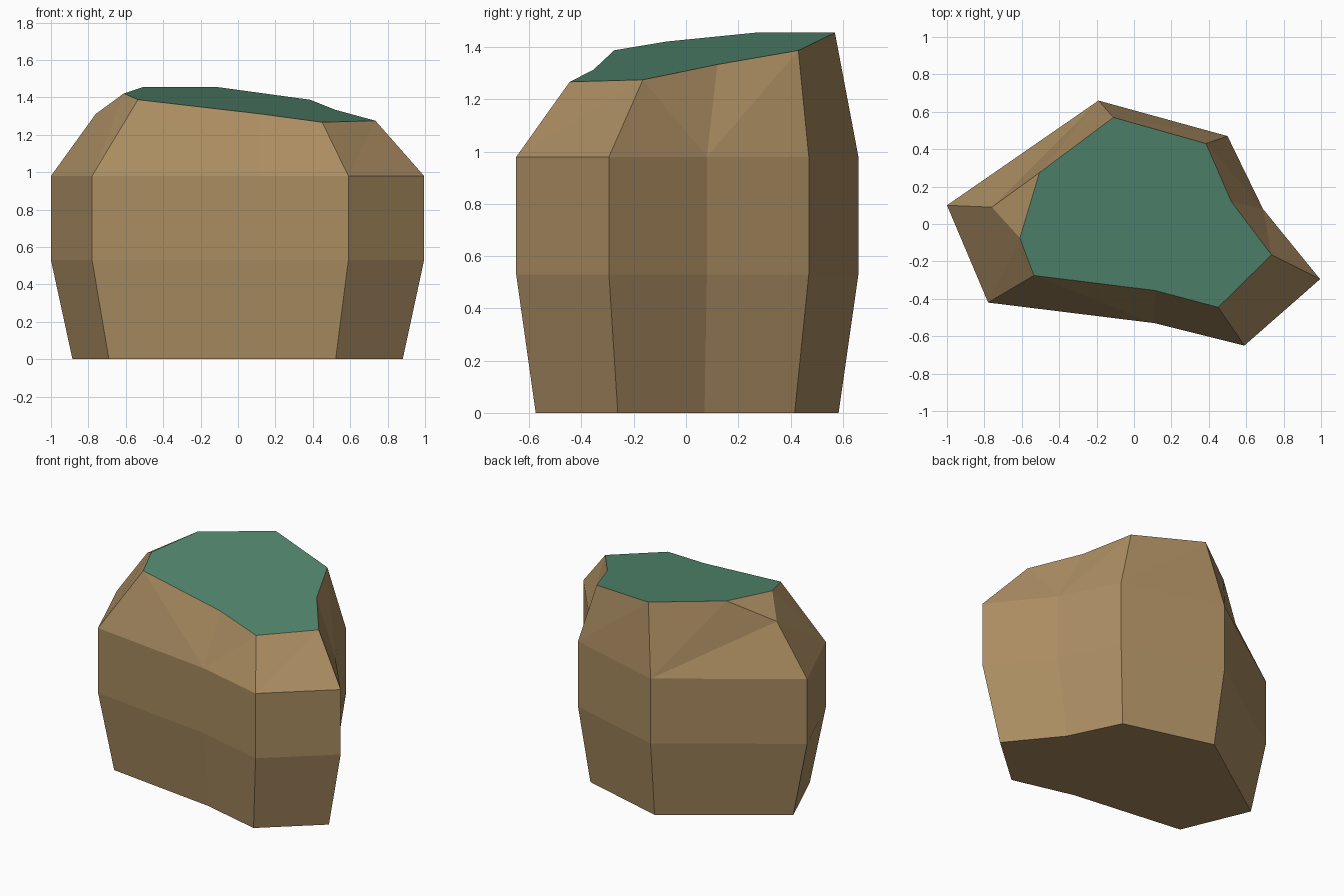
import bpy
import bmesh
from mathutils import Vector

default_cube = bpy.data.objects.get("Cube")
if default_cube:
    bpy.data.objects.remove(default_cube, do_unlink=True)


def make_material(name, colour):
    material = bpy.data.materials.new(name)
    material.use_nodes = True
    rgba = (*colour, 1)
    material.diffuse_color = rgba
    material.node_tree.nodes["Principled BSDF"].inputs["Base Color"].default_value = rgba
    return material


# Plan outline of the rock, counter-clockwise from the left-hand corner
outline = [(-1, .1), (-.78, -.42), (.11, -.53), (.59, -.65),
           (.995, -.295), (.69, .08), (.5, .47), (-.19, .66)]
# Rim of the sloping top, one corner above each outline corner after the first
rim_plan = [(-.535, -.275), (.11, -.355), (.45, -.445), (.735, -.165),
            (.52, .12), (.385, .43), (-.11, .57)]
CONCAVE_CORNERS = {2, 5}


def top_height(x, y):
    """Height of the sloping grass plane."""
    return 1.37 - .1 * x + .13 * y


bm = bmesh.new()


def ring(scale, height):
    return [bm.verts.new((x * scale, y * scale, height)) for x, y in outline]


def on_top(x, y):
    return bm.verts.new((x, y, top_height(x, y)))


# Sides: tapered foot and upright middle band
foot, waist, shoulder = ring(.885, 0), ring(1, .53), ring(1, .98)
count = len(outline)
for lower, upper in ((foot, waist), (waist, shoulder)):
    for i in range(count):
        j = (i + 1) % count
        bm.faces.new((lower[i], lower[j], upper[j], upper[i]))
bm.faces.new(foot[::-1])

# Crown: sloping facets from the shoulder to the rim
spur = bm.verts.new((-.76, .09, 1.312))
rim = [spur] + [on_top(x, y) for x, y in rim_plan]
for i in range(1, count - 1):
    j = i + 1
    if j in CONCAVE_CORNERS:
        bm.faces.new((shoulder[i], shoulder[j], rim[i]))
        bm.faces.new((shoulder[j], rim[j], rim[i]))
    else:
        bm.faces.new((shoulder[i], shoulder[j], rim[j]))
        bm.faces.new((shoulder[i], rim[j], rim[i]))

# Chipped left-hand corner around the spur
chip_front, chip_back = on_top(-.61, -.075), on_top(-.505, .275)
left, front, back = shoulder[0], shoulder[1], shoulder[-1]
for corners in ((left, front, spur), (front, chip_front, spur),
                (front, rim[1], chip_front), (spur, chip_front, chip_back),
                (back, left, spur), (back, spur, chip_back),
                (back, chip_back, rim[-1])):
    bm.faces.new(corners)

# Flat grass top
grass = bm.faces.new([chip_front] + rim[1:] + [chip_back])
grass.material_index = 1
bm.normal_update()

mesh = bpy.data.meshes.new("rock")
bm.to_mesh(mesh)
bm.free()
mesh.materials.append(make_material("brown stone", (.40, .262, .12)))
mesh.materials.append(make_material("green grass", (.087, .246, .16)))
rock = bpy.data.objects.new("rock", mesh)
bpy.context.collection.objects.link(rock)
